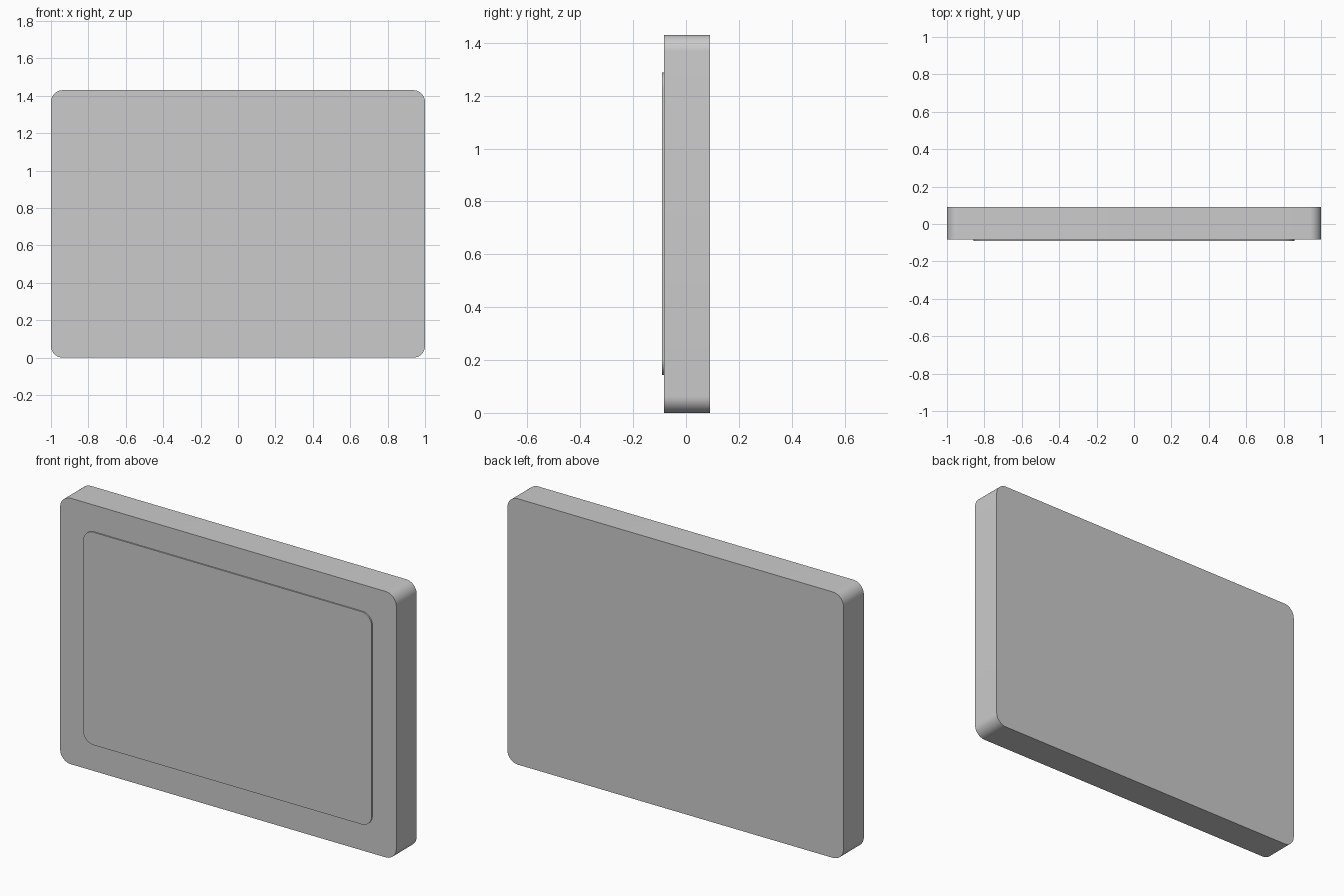
import bpy, bmesh
from math import sin, cos, pi, radians

if "Cube" in bpy.data.objects:
    bpy.data.objects.remove(bpy.data.objects["Cube"])

HEIGHT = 1.43


def rounded_slab(name, width, height, radius, y_front, y_back, steps=10):
    """Upright rounded rectangle, extruded along y and centred on the body height."""
    bm = bmesh.new()
    verts = []
    for i, (sx, sz) in enumerate([(1, 1), (-1, 1), (-1, -1), (1, -1)]):
        cx = sx * (width / 2 - radius)
        cz = HEIGHT / 2 + sz * (height / 2 - radius)
        for s in range(steps + 1):
            a = i * pi / 2 + s / steps * pi / 2
            verts.append(bm.verts.new((cx + radius * cos(a), y_front, cz + radius * sin(a))))
    face = bm.faces.new(verts)
    ext = bmesh.ops.extrude_face_region(bm, geom=[face], use_keep_orig=True)
    moved = [v for v in ext["geom"] if isinstance(v, bmesh.types.BMVert)]
    bmesh.ops.translate(bm, vec=(0, y_back - y_front, 0), verts=moved)
    bmesh.ops.recalc_face_normals(bm, faces=bm.faces[:])
    mesh = bpy.data.meshes.new(name)
    bm.to_mesh(mesh)
    bm.free()
    obj = bpy.data.objects.new(name, mesh)
    bpy.context.collection.objects.link(obj)
    bpy.context.view_layer.objects.active = obj
    obj.select_set(True)
    bpy.ops.object.shade_smooth_by_angle(angle=radians(30))
    obj.select_set(False)
    return obj


# main slab
rounded_slab("body", 2.0, HEIGHT, 0.063, -0.083, 0.09)
# thin raised panel on the front, sunk slightly into the body
rounded_slab("front_panel", 1.716, 1.144, 0.06, -0.09, -0.08)
